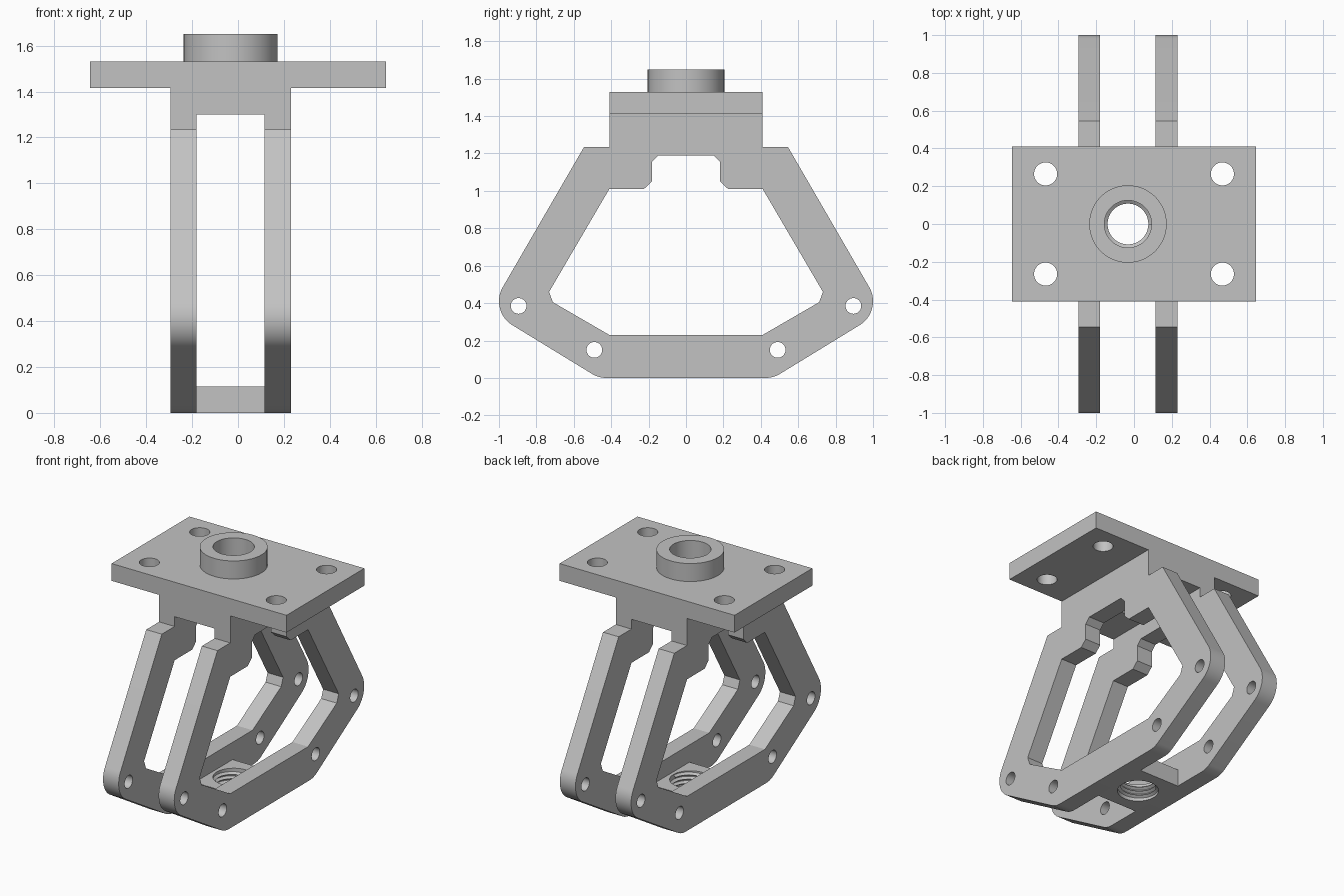
import bpy
import bmesh
from math import cos, sin, pi, radians

if "Cube" in bpy.data.objects:
    bpy.data.objects.remove(bpy.data.objects["Cube"])

CX = -0.032          # middle of the two frames and the bore
BORE = 0.125

grey = bpy.data.materials.new("plain grey")
grey.use_nodes = True
grey.diffuse_color = (0.54, 0.54, 0.54, 1)
grey.node_tree.nodes["Principled BSDF"].inputs["Base Color"].default_value = (0.54, 0.54, 0.54, 1)


def arc(x, y, r, start, end, steps):
    """Points along a circular arc, angles in degrees."""
    return [(x + r * cos(radians(start + (end - start) * i / steps)),
             y + r * sin(radians(start + (end - start) * i / steps))) for i in range(steps + 1)]


def circle(x, y, r):
    return arc(x, y, r, 0, 360, 48)[:-1]


def mirrored(half):
    """Close a right-hand half outline with its mirror image."""
    return half + [(-x, y) for x, y in reversed(half)]


def rectangle(x0, x1, y0, y1):
    return [(x0, y0), (x1, y0), (x1, y1), (x0, y1)]


def finish(obj):
    """Turn the object into a clean mesh with sharp edges kept."""
    bpy.ops.object.select_all(action='DESELECT')
    obj.select_set(True)
    bpy.context.view_layer.objects.active = obj
    bpy.ops.object.convert(target='MESH')
    obj = bpy.context.object
    bm = bmesh.new()
    bm.from_mesh(obj.data)
    bmesh.ops.remove_doubles(bm, verts=bm.verts, dist=0.0005)
    bmesh.ops.recalc_face_normals(bm, faces=bm.faces)
    bm.to_mesh(obj.data)
    bm.free()
    obj.data.materials.clear()
    obj.data.materials.append(grey)
    bpy.ops.object.shade_smooth_by_angle(angle=radians(25))
    return obj


def slab(name, outlines, low, high, sideways=False):
    """Extrude an outline with holes, along z or (sideways) along x."""
    curve = bpy.data.curves.new(name, 'CURVE')
    curve.dimensions = '2D'
    curve.fill_mode = 'BOTH'
    curve.extrude = (high - low) / 2
    for points in outlines:
        spline = curve.splines.new('POLY')
        spline.points.add(len(points) - 1)
        for p, (x, y) in zip(spline.points, points):
            p.co = (x, y, 0, 1)
        spline.use_cyclic_u = True
    obj = bpy.data.objects.new(name, curve)
    bpy.context.collection.objects.link(obj)
    middle = (low + high) / 2
    if sideways:
        obj.rotation_euler = (pi / 2, 0, pi / 2)
        obj.location.x = middle
    else:
        obj.location.z = middle
    return finish(obj)


# Two side frames: rounded outer outline, notched window and pin holes
outer = mirrored(arc(0.425, 0.15, 0.15, -90, -60, 6) + arc(0.85, 0.41, 0.15, -60, 30, 18)
                 + [(0.545, 1.235), (0.41, 1.235), (0.41, 1.415)])
window = mirrored([(0.41, 0.23), (0.712, 0.405), (0.732, 0.46), (0.41, 1.01),
                   (0.225, 1.01), (0.183, 1.05), (0.183, 1.155), (0.148, 1.19)])
pins = [circle(s * y, z, 0.042) for s in (-1, 1) for y, z in ((0.49, 0.15), (0.895, 0.385))]
for side, low, high in (("right", -0.295, -0.18), ("left", 0.115, 0.23)):
    slab(side + "_frame", [outer, window] + pins, low, high, sideways=True)

# Top plate with corner holes, the block under it and the round collar
bore = circle(CX, 0, BORE)
bolts = [circle(sx * 0.468, sy * 0.265, 0.061) for sx in (-1, 1) for sy in (-1, 1)]
slab("top_plate", [rectangle(-0.645, 0.645, -0.41, 0.41), bore] + bolts, 1.415, 1.53)
slab("centre_block", [rectangle(-0.18, 0.115, -0.41, 0.41), bore], 1.3, 1.415)
slab("collar", [circle(CX, 0, 0.205), bore], 1.53, 1.65)

# Bottom bridge joining the frames
slab("bottom_bridge", [rectangle(-0.18, 0.115, -0.2, 0.2), bore], 0, 0.115)

# Screw thread inside the bridge
mesh = bpy.data.meshes.new("thread")
mesh.from_pydata([(0.126, 0, 0), (0.108, 0, 0.012), (0.126, 0, 0.024)], [(0, 1), (1, 2)], [])
thread = bpy.data.objects.new("thread", mesh)
bpy.context.collection.objects.link(thread)
thread.location = (CX, 0, 0.003)
screw = thread.modifiers.new("turns", 'SCREW')
screw.axis = 'Z'
screw.screw_offset = 0.028
screw.iterations = 3
screw.steps = screw.render_steps = 40
finish(thread)
